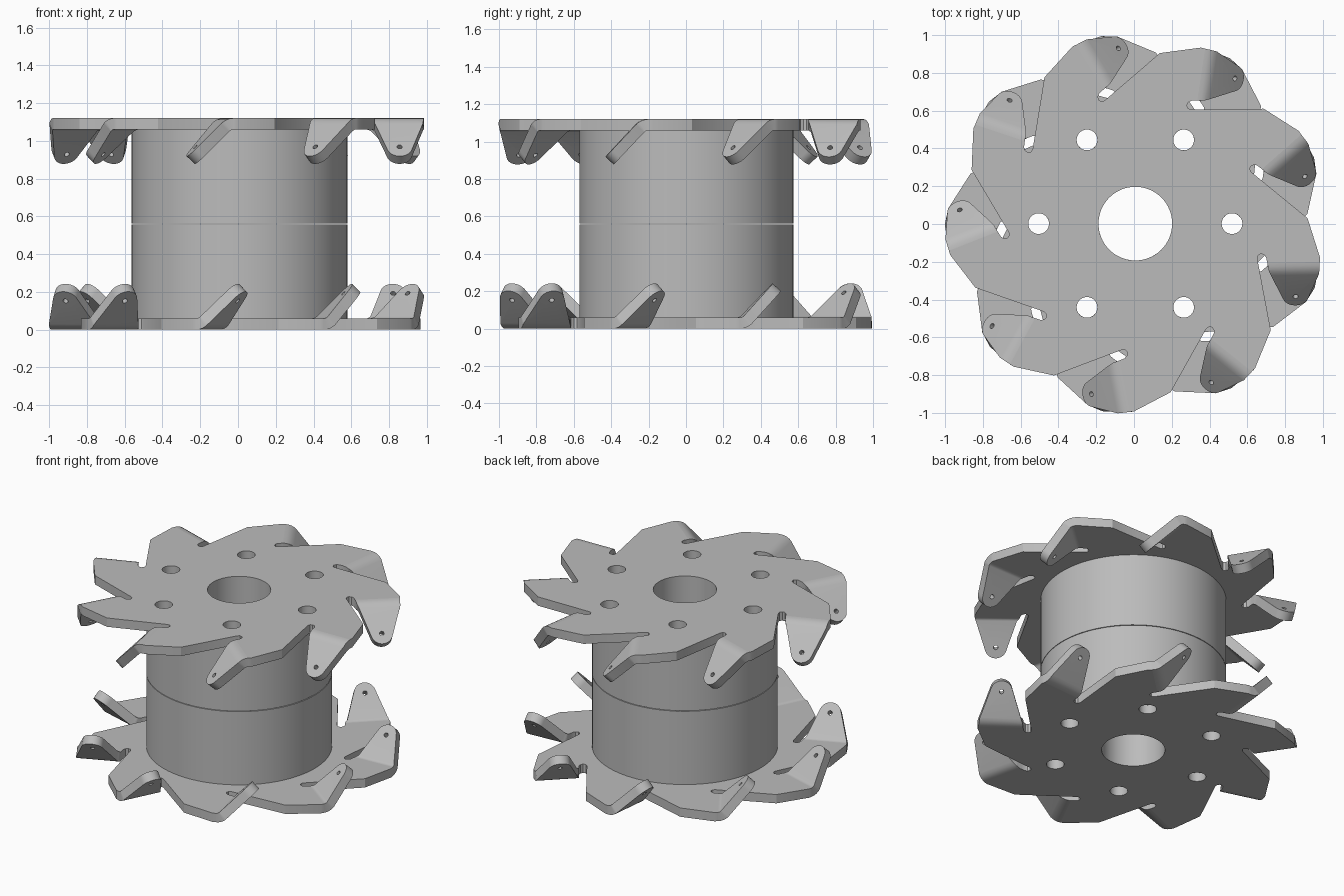
import bpy, bmesh
from math import sin, cos, pi, radians, atan2
from mathutils import Matrix, Vector

cube = bpy.data.objects.get("Cube")
if cube:
    bpy.data.objects.remove(cube, do_unlink=True)

AXIS = Vector((0.007, 0.002, 0))
THICK, HEIGHT = 0.06, 1.12
TEETH = 9
STEP = 2 * pi / TEETH

steel = bpy.data.materials.new("grey_steel")
steel.use_nodes = True
GREY = (0.5, 0.5, 0.5, 1)
steel.diffuse_color = GREY
steel.node_tree.nodes["Principled BSDF"].inputs["Base Color"].default_value = GREY


def circle(r, cx=0, cy=0, n=32, start=0, sweep=2 * pi, closed=True):
    m = n if closed else n - 1
    return [(cx + r * cos(start + sweep * i / m), cy + r * sin(start + sweep * i / m))
            for i in range(n)]


def slab(loops, z0, z1):
    """Solid plate from one outline and any number of holes."""
    bm = bmesh.new()
    caps = {z0: [], z1: []}
    for loop in loops:
        rings = {z: [bm.verts.new((x, y, z)) for x, y in loop] for z in (z0, z1)}
        a, b = rings[z0], rings[z1]
        for i in range(len(loop)):
            j = (i + 1) % len(loop)
            bm.faces.new((a[i], a[j], b[j], b[i]))
        for z, ring in rings.items():
            caps[z] += [bm.edges.get((ring[i - 1], ring[i])) for i in range(len(ring))]
    for z, edges in caps.items():
        bmesh.ops.triangle_fill(bm, edges=edges, use_beauty=True,
                                normal=(0, 0, 1 if z == z1 else -1))
    bmesh.ops.recalc_face_normals(bm, faces=bm.faces)
    return bm


def finish(bm, name):
    bmesh.ops.recalc_face_normals(bm, faces=bm.faces)
    mesh = bpy.data.meshes.new(name)
    bm.to_mesh(mesh)
    bm.free()
    mesh.materials.append(steel)
    mesh.shade_smooth()
    mesh.set_sharp_from_angle(angle=radians(30))
    return mesh


def place(name, mesh, matrix):
    ob = bpy.data.objects.new(name, mesh)
    bpy.context.collection.objects.link(ob)
    ob.matrix_world = matrix


def bores(phase=0):
    """Central bore and six bolt holes."""
    holes = [circle(0.195, n=64)]
    for j in range(6):
        a = j * pi / 3 - phase
        holes.append(circle(0.055, 0.512 * cos(a), 0.512 * sin(a), 24))
    return holes


# Plate outline: one sector with its slot and sloping rim, repeated round the axis
BEND_IN, BEND_OUT = Vector((-0.085, -0.725)), Vector((-0.03, -0.997))
SECTOR = [(-0.07, -0.668), (-0.053, -0.669), (-0.042, -0.682), (-0.044, -0.7),
          (-0.056, -0.713), tuple(BEND_IN), tuple(BEND_OUT), (-0.008, -0.995),
          (0.187, -0.893)]


def plate(name, phase):
    outline = []
    for k in range(TEETH):
        c, s = cos(k * STEP), sin(k * STEP)
        outline += [(x * c - y * s, x * s + y * c) for x, y in SECTOR]
    return finish(slab([outline] + bores(phase), -THICK, 0), name)


# Tooth: flat tab with round tip and pin hole, then folded along its root
FOLD, RADIUS = radians(47), 0.09
ARC = FOLD * RADIUS
ROOT = (BEND_OUT - BEND_IN).length


def tooth():
    tip_s, tip_v = 0.242, 0.145
    tip = circle(0.068, tip_s, tip_v, 16, radians(-70), radians(145), closed=False)
    outline = [(0, 0), (0.04, 0.006)] + tip + [(0.07, ROOT - 0.005), (0, ROOT)]
    bm = slab([outline, circle(0.014, tip_s, tip_v, 16)], -THICK, 0)
    for i in range(1, 5):
        bmesh.ops.bisect_plane(bm, geom=bm.verts[:] + bm.edges[:] + bm.faces[:],
                               plane_co=(ARC * i / 4, 0, 0), plane_no=(1, 0, 0))
    for v in bm.verts:
        s, r = v.co.x, RADIUS + v.co.z
        a = min(s, ARC) / RADIUS
        rest = max(s - ARC, 0)
        v.co.x = r * sin(a) + rest * cos(a)
        v.co.z = r * cos(a) - RADIUS - rest * sin(a)
    return finish(bm, "tooth")


root_dir = (BEND_OUT - BEND_IN).normalized()
seat = (Matrix.Translation((BEND_IN.x, BEND_IN.y, 0))
        @ Matrix.Rotation(atan2(-root_dir.x, root_dir.y), 4, 'Z'))
tooth_mesh = tooth()

# Upper plate with teeth folded down; lower plate is the same part turned over
PHASE = radians(-5)
upper = Matrix.Translation(AXIS + Vector((0, 0, HEIGHT)))
lower = (Matrix.Translation(AXIS) @ Matrix.Rotation(pi, 4, 'X')
         @ Matrix.Rotation(PHASE, 4, 'Z'))
for side, base, phase in (("upper", upper, 0), ("lower", lower, PHASE)):
    place(side + "_plate", plate(side + "_plate", phase), base)
    for k in range(TEETH):
        place(f"{side}_tooth_{k + 1}", tooth_mesh,
              base @ Matrix.Rotation(k * STEP, 4, 'Z') @ seat)

# Drum in two halves with a fine seam
MID = HEIGHT / 2
for name, z0, z1 in (("lower_drum", THICK, MID - 0.002),
                     ("upper_drum", MID + 0.002, HEIGHT - THICK)):
    mesh = finish(slab([circle(0.572, n=96)] + bores(), z0, z1), name)
    place(name, mesh, Matrix.Translation(AXIS))
